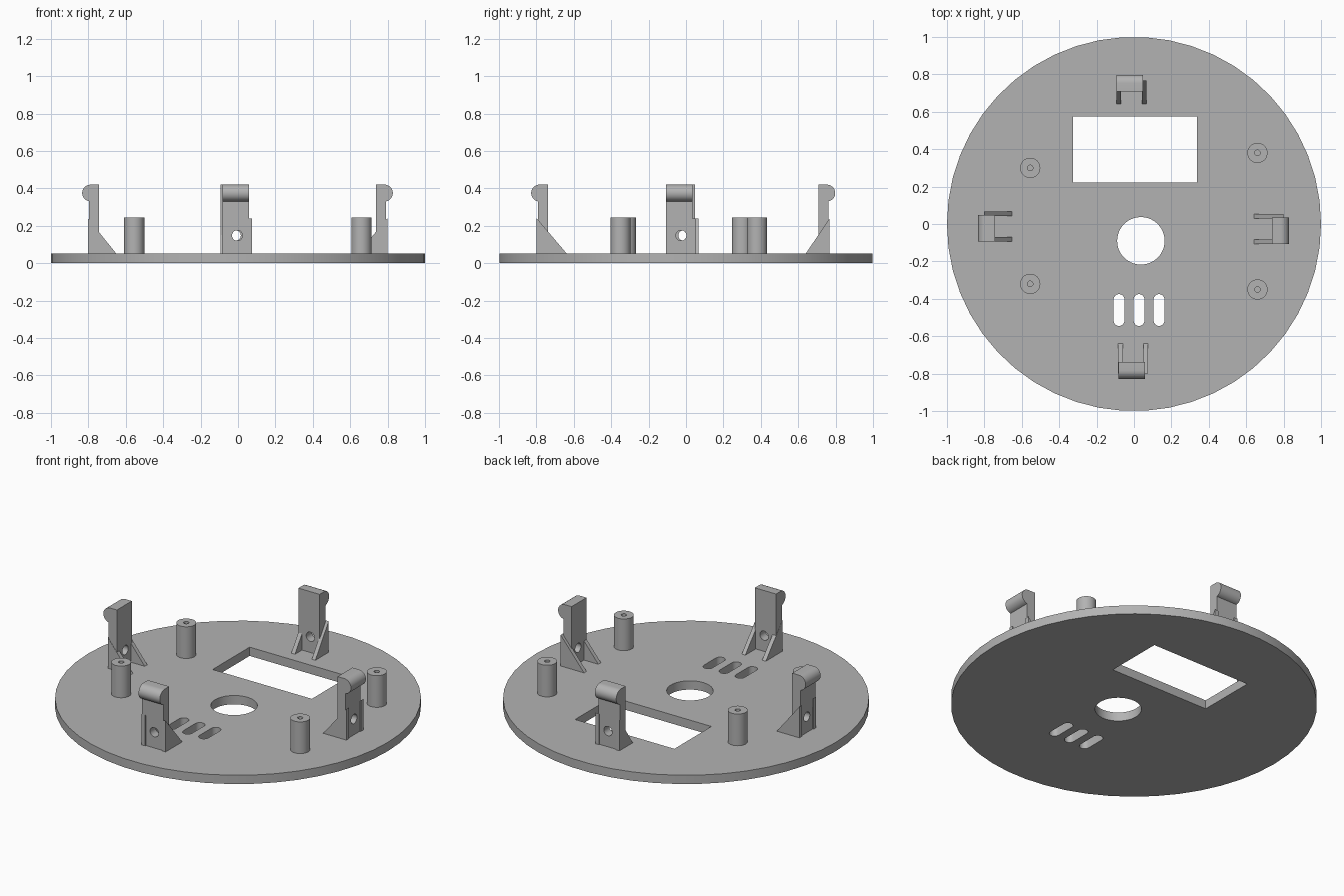
import bpy, bmesh
from math import pi, cos, sin, radians
from mathutils import Matrix, Vector

cube = bpy.data.objects.get("Cube")
if cube:
    bpy.data.objects.remove(cube, do_unlink=True)

PLATE = 0.053   # plate thickness
grey = bpy.data.materials.new("plastic_grey")
grey.use_nodes = True
grey.diffuse_color = (0.45, 0.45, 0.45, 1)
grey.node_tree.nodes["Principled BSDF"].inputs["Base Color"].default_value = grey.diffuse_color


def arc(cx, cy, r, start, end, n):
    """Points on an arc, angles in degrees, both ends included."""
    angles = [radians(start + (end - start) * i / n) for i in range(n + 1)]
    return [(cx + r * cos(a), cy + r * sin(a)) for a in angles]


def circle(cx, cy, r, n):
    return arc(cx, cy, r, 0, 360, n)[:-1]


def prism(bm, outline, low, high, matrix=Matrix()):
    """Extrude a 2D outline from low to high along its own z."""
    rings = [[bm.verts.new(matrix @ Vector((x, y, z))) for x, y in outline]
             for z in (low, high)]
    bm.faces.new(rings[0])
    bm.faces.new(rings[1])
    for i in range(len(outline)):
        j = i - 1
        bm.faces.new((rings[0][j], rings[0][i], rings[1][i], rings[1][j]))


def make(name, bm, cutter_bm=None):
    """Turn a bmesh into a finished object, subtracting the cutter if given."""
    bmesh.ops.recalc_face_normals(bm, faces=bm.faces)
    mesh = bpy.data.meshes.new(name)
    bm.to_mesh(mesh)
    bm.free()
    obj = bpy.data.objects.new(name, mesh)
    bpy.context.collection.objects.link(obj)
    mesh.materials.append(grey)
    bpy.ops.object.select_all(action="DESELECT")
    obj.select_set(True)
    bpy.context.view_layer.objects.active = obj
    if cutter_bm:
        cutter = make(name + "_cutter", cutter_bm)
        cutter.hide_render = True
        bpy.ops.object.select_all(action="DESELECT")
        obj.select_set(True)
        bpy.context.view_layer.objects.active = obj
        mod = obj.modifiers.new("holes", "BOOLEAN")
        mod.operation = "DIFFERENCE"
        mod.solver = "EXACT"
        mod.object = cutter
        bpy.ops.object.modifier_apply(modifier=mod.name)
        bpy.data.objects.remove(cutter, do_unlink=True)
    bpy.ops.object.shade_smooth_by_angle(angle=radians(30))
    return obj


# Round base plate with window, round opening and three slots
plate, holes = bmesh.new(), bmesh.new()
prism(plate, circle(0, 0, 1, 50), 0, PLATE)
openings = [[(-0.325, 0.222), (0.337, 0.222), (0.337, 0.575), (-0.325, 0.575)],
            circle(0.037, -0.09, 0.127, 50)]
for x in (-0.08, 0.027, 0.134):
    openings.append(arc(x, -0.404, 0.029, 0, 180, 12) + arc(x, -0.516, 0.029, 180, 360, 12))
for outline in openings:
    prism(holes, outline, -0.1, 0.2)
make("base_plate", plate, holes)

# Four hollow screw posts
for name, x, y in (("back_right", -0.555, 0.30), ("front_right", -0.555, -0.32),
                   ("back_left", 0.66, 0.38), ("front_left", 0.66, -0.35)):
    post, bore = bmesh.new(), bmesh.new()
    prism(post, circle(x, y, 0.054, 40), PLATE - 0.01, 0.244)
    prism(bore, circle(x, y, 0.015, 24), PLATE, 0.3)
    make(name + "_post", post, bore)


# Snap clips: local x points outward, local y runs across the clip
UPRIGHT = Matrix(((1, 0, 0, 0), (0, 0, 1, 0), (0, 1, 0, 0), (0, 0, 0, 1)))
ACROSS = Matrix(((0, 0, 1, 0), (1, 0, 0, 0), (0, 1, 0, 0), (0, 0, 0, 1)))


def clip(name, angle, inner, toe, offset, side):
    place = (Matrix.Translation(offset) @ Matrix.Rotation(radians(angle), 4, "Z")
             @ Matrix.Diagonal((1, side, 1, 1)))
    foot = PLATE - 0.005
    # Upright with a rounded latch bead and a cross hole
    body, bore = bmesh.new(), bmesh.new()
    outline = [(inner, foot), (inner + 0.054, foot)]
    outline += arc(inner + 0.045, 0.375, 0.045, -78, 90, 16) + [(inner, 0.42)]
    prism(body, outline, -0.08, 0.062, place @ UPRIGHT)
    prism(bore, circle(0, 0.148, 0.028, 32), inner - 0.1, inner + 0.1, place @ ACROSS)
    make(name + "_clip", body, bore)
    # Two triangular side ribs
    ribs = bmesh.new()
    outer = inner + 0.06
    for low, high in ((-0.081, -0.056), (0.056, 0.08)):
        prism(ribs, [(toe, foot), (outer, foot), (outer, 0.24)], low, high, place @ UPRIGHT)
    make(name + "_clip_ribs", ribs)


clip("front", -90, 0.738, 0.635, (-0.004, 0, 0), 1)
clip("back", 90, 0.708, 0.638, (-0.013, 0, 0), -1)
clip("right", 180, 0.743, 0.648, (0, -0.013, 0), -1)
clip("left", 0, 0.738, 0.638, (0, -0.026, 0), 1)
